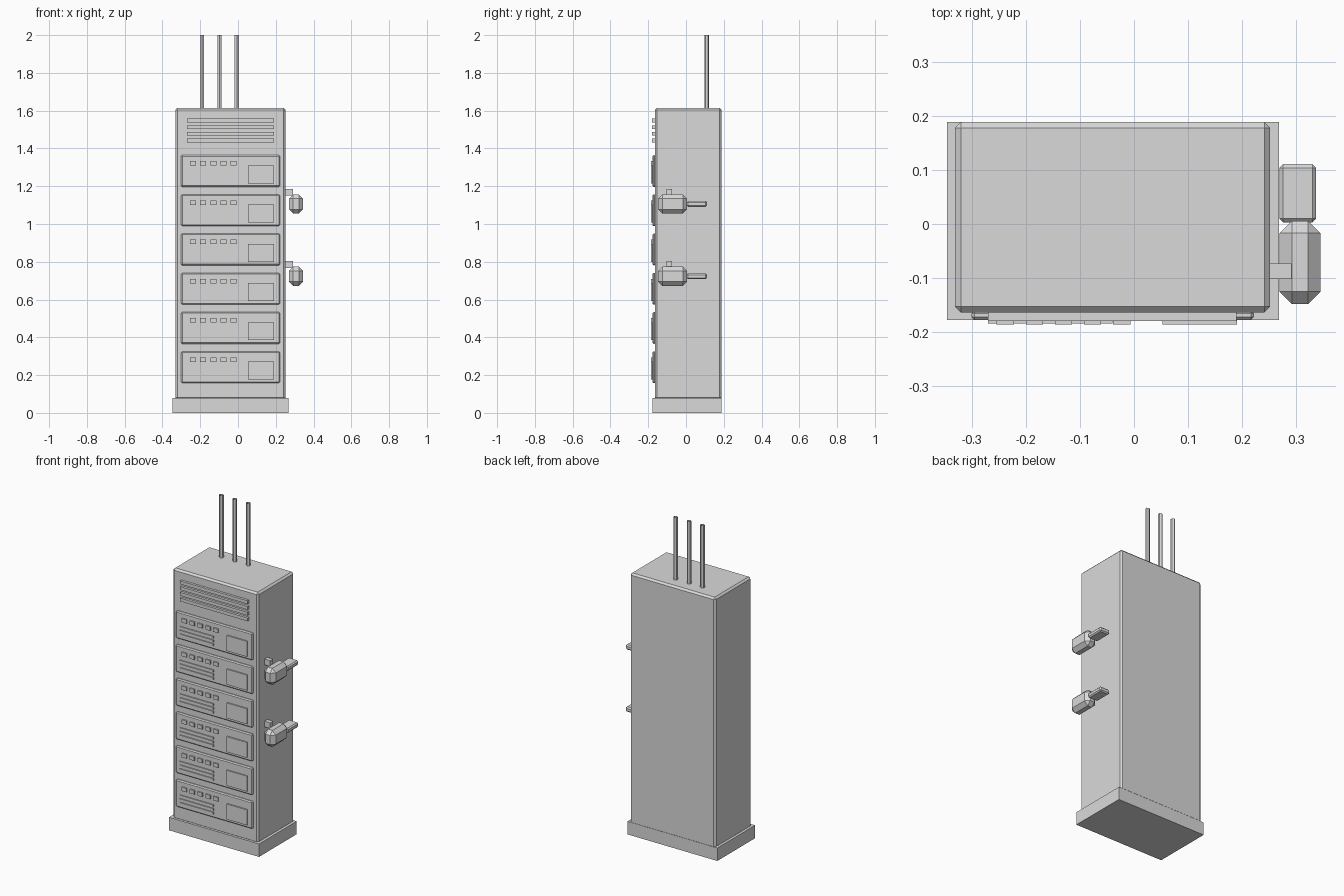
import bpy, bmesh, math

if "Cube" in bpy.data.objects:
    bpy.data.objects.remove(bpy.data.objects["Cube"])

grey = bpy.data.materials.new("light_grey")
grey.diffuse_color = (0.7, 0.7, 0.7, 1)
grey.use_nodes = True
grey.node_tree.nodes["Principled BSDF"].inputs["Base Color"].default_value = grey.diffuse_color


def finish(name, bm):
    mesh = bpy.data.meshes.new(name)
    bm.to_mesh(mesh)
    bm.free()
    mesh.materials.append(grey)
    obj = bpy.data.objects.new(name, mesh)
    bpy.context.collection.objects.link(obj)
    return obj


def box(name, x, y, z, bevel=0):
    """Box from (min, max) ranges, with optional flat chamfer."""
    bm = bmesh.new()
    bmesh.ops.create_cube(bm, size=1)
    for v in bm.verts:
        for i, (lo, hi) in enumerate((x, y, z)):
            v.co[i] = hi if v.co[i] > 0 else lo
    if bevel:
        bmesh.ops.bevel(bm, geom=bm.edges[:], offset=bevel, segments=1,
                        affect='EDGES', profile=0.5)
    return finish(name, bm)


# Plinth and cabinet
box("plinth", (-0.346, 0.268), (-0.178, 0.189), (0, 0.08))
box("cabinet", (-0.331, 0.252), (-0.164, 0.189), (0.07, 1.615), 0.011)

# Ventilation slats at the top of the front
for i in range(4):
    z = 1.442 + i * 0.0353
    box(f"vent_slat_{i + 1}", (-0.27, 0.19), (-0.179, -0.16), (z - 0.01, z + 0.01))

# Six equipment panels with raised details
for p in range(6):
    z = 0.242 + p * 0.2077
    n = p + 1
    box(f"panel_{n}", (-0.301, 0.222), (-0.178, -0.16), (z - 0.084, z + 0.084), 0.006)
    for i in range(5):
        x = -0.238 + i * 0.0538
        box(f"panel_{n}_button_{i + 1}", (x - 0.016, x + 0.016), (-0.186, -0.175),
            (z + 0.028, z + 0.052))
    for i in range(3):
        s = z - 0.008 - i * 0.023
        box(f"panel_{n}_strip_{i + 1}", (-0.27, -0.04), (-0.184, -0.175),
            (s - 0.006, s + 0.006))
    box(f"panel_{n}_plate", (0.053, 0.191), (-0.186, -0.175), (z - 0.065, z + 0.03))

# Two side latches: bracket, chamfered knob and lever
for n, z in enumerate((0.723, 1.106), 1):
    box(f"latch_{n}_bracket", (0.245, 0.291), (-0.102, -0.073), (z + 0.045, z + 0.08))
    box(f"latch_{n}_knob", (0.269, 0.345), (-0.148, 0.006), (z - 0.051, z + 0.051), 0.023)
    box(f"latch_{n}_lever", (0.269, 0.337), (0.003, 0.111), (z - 0.015, z + 0.015), 0.007)

# Three open-ended conduits rising from the roof
for n, x in enumerate((-0.19, -0.098, -0.006), 1):
    bm = bmesh.new()
    bmesh.ops.create_cone(bm, cap_ends=False, segments=6, radius1=0.013,
                          radius2=0.013, depth=0.4)
    bmesh.ops.translate(bm, verts=bm.verts, vec=(x, 0.11, 1.8))
    finish(f"conduit_{n}", bm)
